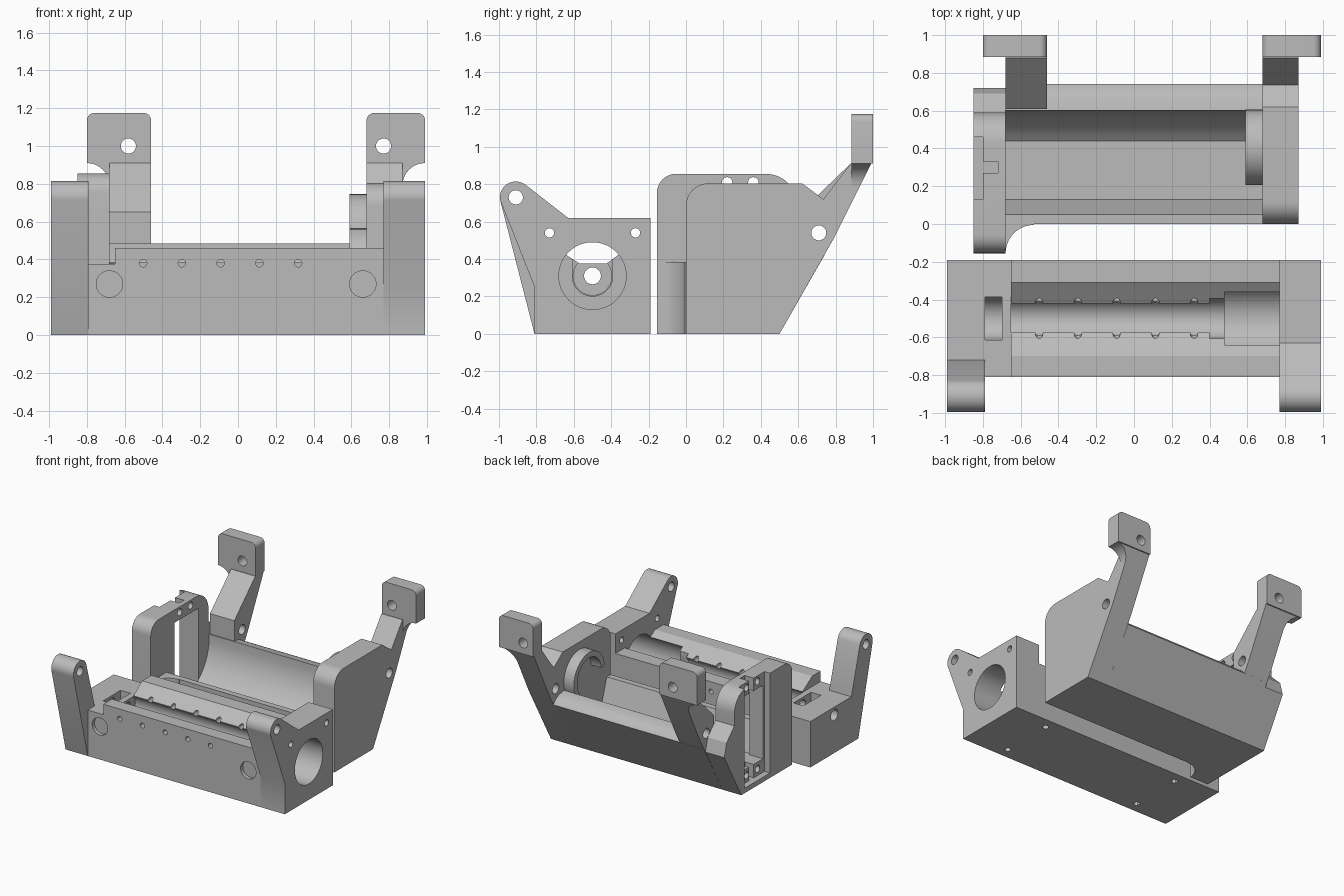
import bpy, bmesh, math

if "Cube" in bpy.data.objects:
    bpy.data.objects.remove(bpy.data.objects["Cube"])

GREY = bpy.data.materials.new("plain grey")
GREY.diffuse_color = (0.5, 0.5, 0.5, 1)
GREY.use_nodes = True
GREY.node_tree.nodes["Principled BSDF"].inputs["Base Color"].default_value = GREY.diffuse_color


def prism(name, axis, pts, a, b):
    """Extrude a 2D profile along an axis: X uses (y,z), Y uses (x,z), Z uses (x,y)."""
    put = {"X": lambda p, t: (t, p[0], p[1]),
           "Y": lambda p, t: (p[0], t, p[1]),
           "Z": lambda p, t: (p[0], p[1], t)}[axis]
    bm = bmesh.new()
    lo = [bm.verts.new(put(p, a)) for p in pts]
    hi = [bm.verts.new(put(p, b)) for p in pts]
    bm.faces.new(lo)
    bm.faces.new(hi)
    for i in range(len(pts)):
        j = (i + 1) % len(pts)
        bm.faces.new((lo[i], lo[j], hi[j], hi[i]))
    bmesh.ops.recalc_face_normals(bm, faces=bm.faces)
    me = bpy.data.meshes.new(name)
    bm.to_mesh(me)
    bm.free()
    me.materials.append(GREY)
    ob = bpy.data.objects.new(name, me)
    bpy.context.collection.objects.link(ob)
    return ob


def arc(cx, cy, r, a0, a1, n=10):
    return [(cx + r * math.cos(math.radians(a0 + (a1 - a0) * i / n)),
             cy + r * math.sin(math.radians(a0 + (a1 - a0) * i / n))) for i in range(n + 1)]


def circle(cx, cy, r, n=32):
    return arc(cx, cy, r, 0, 360 * (n - 1) / n, n - 1)


def rect(x0, y0, x1, y1):
    return [(x0, y0), (x1, y0), (x1, y1), (x0, y1)]


def cut(ob, axis, pts, a, b):
    """Subtract an extruded profile from a part."""
    tool = prism("cutter", axis, pts, a, b)
    tool.hide_render = True
    mod = ob.modifiers.new("cut", "BOOLEAN")
    mod.operation, mod.solver, mod.object = "DIFFERENCE", "EXACT", tool
    bpy.context.view_layer.objects.active = ob
    bpy.ops.object.modifier_apply(modifier=mod.name)
    bpy.data.objects.remove(tool)


# ---------- front carriage ----------
MID, AXIS_Z = -0.5, 0.31
body = prism("front_body", "X", [(-.81, 0), (-.19, 0), (-.19, .46), (-.31, .46), (-.42, .38),
                                 (-.575, .38), (-.70, .46), (-.81, .46)], -.65, .77)
left_block = prism("front_left_block", "X", rect(-.81, 0, -.19, .375), -.99, -.65)
right_plate = prism("front_right_plate", "X",
                    [(-.81, 0), (-.19, 0), (-.19, .62), (-.63, .62)]
                    + arc(-.91, .73, .085, 55, 190, 14) + [(-.81, .25)], .77, .99)
left_arm = prism("front_left_arm", "X", [(-.81, 0), (-.72, 0), (-.72, .375)]
                 + arc(-.91, .73, .085, 15, 190, 16), -.99, -.79)

# stepped bore along the carriage
cut(body, "X", circle(MID, AXIS_Z, .103, 40), -.65, .5)
cut(body, "X", rect(MID - .075, AXIS_Z, MID + .075, .5), -.66, .5)
cut(body, "X", circle(MID, AXIS_Z, .108, 40), .40, .5)
cut(body, "X", rect(MID - .106, AXIS_Z, MID + .106, .6), .40, .5)
cut(body, "X", circle(MID, AXIS_Z, .18, 48), .48, .8)
cut(right_plate, "X", circle(MID, AXIS_Z, .18, 48), .7, 1.1)
cut(left_block, "X", circle(MID, AXIS_Z, .045), -1.1, -.6)
# nut pocket
cut(left_block, "X", arc(MID, AXIS_Z, .113, 180, 360, 20) + [(MID + .113, .5), (MID - .113, .5)],
    -.79, -.70)
# arm pivots and plate screw holes
for part in (left_arm, right_plate):
    cut(part, "X", circle(-.91, .73, .038), -1.1, 1.1)
for y in (-.73, -.27):
    cut(right_plate, "X", circle(y, .54, .025, 20), .7, 1.1)
# row of cross holes
for i in range(5):
    cut(body, "Y", circle(-.502 + .205 * i, .38, .02, 16), -.9, -.1)
# round front recesses and underside screw holes
for part, x in ((left_block, -.68), (body, -.68), (body, .66)):
    cut(part, "Y", circle(x, .27, .07), -.9, -.78)
for x in (-.63, .63):
    for y in (-.72, -.28):
        cut(body, "Z", circle(x, y, .024, 16), -.1, .12)

# ---------- rear tray ----------
tray = prism("rear_tray", "X",
             [(0, 0), (.5, 0), (.74, .42), (.715, .45), (.67, .475), (.60, .485)]
             + arc(.22, .46, .38, 0, -48, 10)[1:] + [(.44, .15), (.13, .15), (.05, .385), (0, .385)],
             -.68, .68)
prism("tray_fillet", "Z", [(-.68, 0.01), (-.68, -.155)] + arc(-.53, -.155, .15, 180, 90, 10)
      + [(-.53, .01)], 0, .385)

# left bracket with window, mounting pads and screw holes
bracket = prism("left_bracket", "X",
                [(-.155, 0), (.5, 0), (.72, .39), (.69, .5), (.59, .6)]
                + arc(.43, .695, .16, 0, 90, 12) + arc(-.055, .755, .1, 90, 180, 10), -.85, -.68)
cut(bracket, "X", rect(.15, .15, .46, .75), -1, -.6)
cut(bracket, "X", rect(.13, .04, .46, 1), -1, -.80)
for z0, z1 in ((.7, 1), (.04, .2)):
    cut(bracket, "X", rect(.27, z0, .33, z1), -.81, -.72)
for y in (.22, .36):
    for z in (.81, .095):
        cut(bracket, "X", circle(y, z, .028, 20), -1, -.6)

# right cheek with its rear arm, and the left rear arm
cheek = prism("right_cheek", "X",
              [(0, 0), (.5, 0), (.79, .51), (.99, .91), (.88, .91), (.735, .72), (.62, .805)]
              + arc(.12, .685, .12, 90, 180, 12), .68, .87)
arm = prism("left_rear_arm", "X", [(.61, .3), (.67, .3), (.79, .51), (.99, .91), (.88, .91),
                                   (.61, .65)], -.68, -.46)
for part in (cheek, arm):
    cut(part, "X", circle(.71, .54, .04), -1, 1)

# curved clip on the inside of the cheek
prism("clip_ring", "X", arc(.405, .545, .2, -50, 175, 32) + arc(.405, .545, .155, 175, -50, 32),
      .59, .68)

# rear tabs with round holes and curved gussets
for side, x0, x1, hole, inner, outer in (("left", -.80, -.46, -.58, -.68, -.80),
                                         ("right", .68, .99, .77, .87, .99)):
    tab = prism(side + "_tab", "Y", [(x0, .91), (x1, .91)] + arc(x1 - .04, 1.135, .04, 0, 90, 6)
                + arc(x0 + .04, 1.135, .04, 90, 180, 6), .885, 1.0)
    cut(tab, "Y", circle(hole, 1.0, .04), .8, 1.1)
    s = 1 if outer > inner else -1
    curve = [(inner + s * (.12 - x), z) for x, z in arc(0, .79, .12, 90, 0, 8)]
    gusset = prism(side + "_gusset", "Y", [(inner, .91)] + curve[::-1], .885, 1.0)
    cut(gusset, "X", [(.79, .51), (.99, .91), (1.2, .91), (1.2, .51)], -1.2, 1.2)

# smooth the curved walls, keep corners crisp
for ob in bpy.context.scene.objects:
    ob.select_set(True)
bpy.context.view_layer.objects.active = body
bpy.ops.object.shade_smooth_by_angle(angle=math.radians(25))
